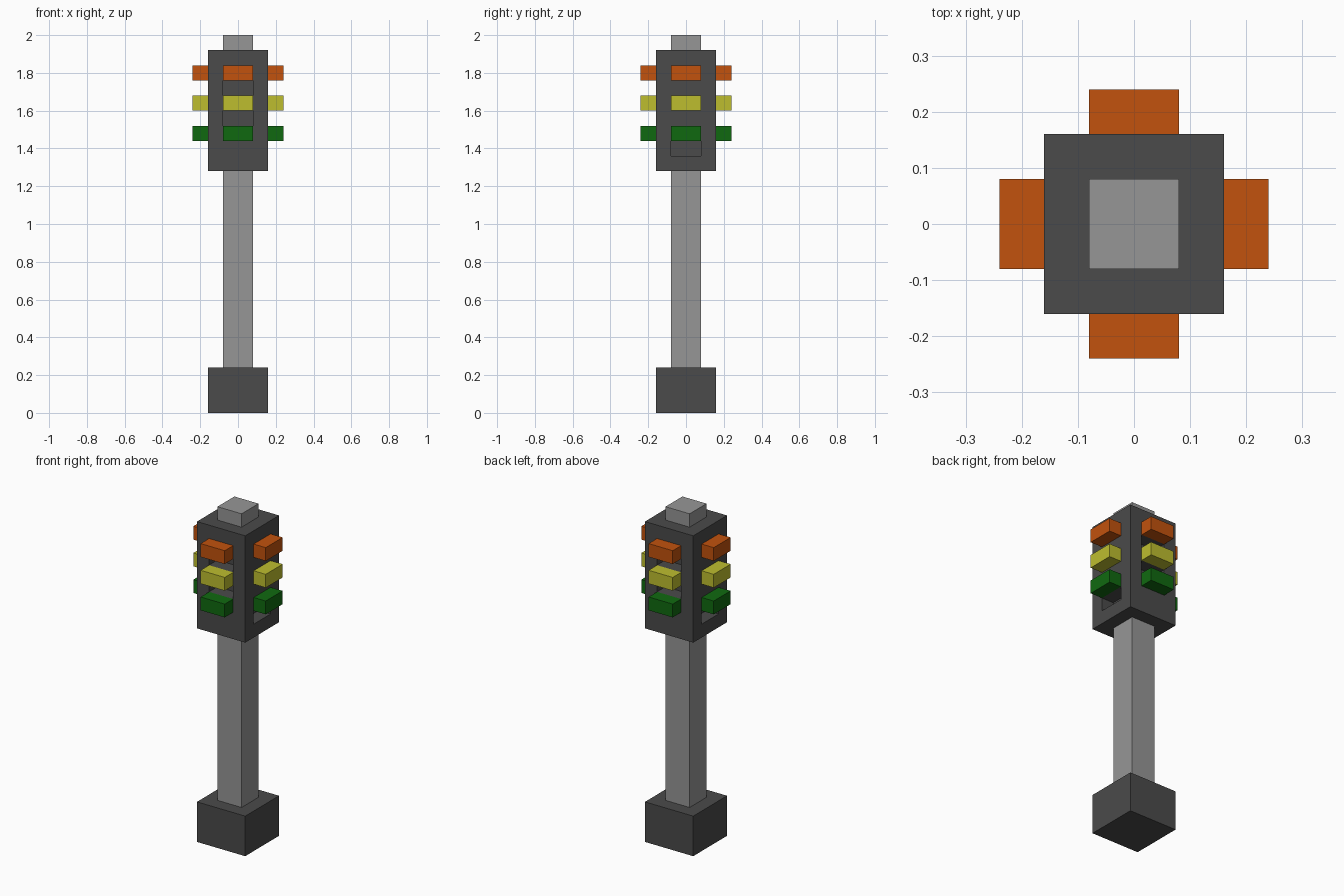
import bpy
import bmesh
from mathutils import Vector

old = bpy.data.objects.get("Cube")
if old:
    bpy.data.objects.remove(old, do_unlink=True)

U = 0.08  # block unit: every dimension is a multiple of it


def material(name, rgb):
    m = bpy.data.materials.new(name)
    m.use_nodes = True
    m.diffuse_color = (*rgb, 1)
    m.node_tree.nodes["Principled BSDF"].inputs["Base Color"].default_value = (*rgb, 1)
    return m


DARK = material("dark grey", (0.069, 0.069, 0.069))
GREY = material("pole grey", (0.305, 0.305, 0.305))
ORANGE = material("orange", (0.539, 0.084, 0.004))
YELLOW = material("yellow", (0.515, 0.515, 0.028))
GREEN = material("green", (0.005, 0.141, 0.005))


def box(name, lo, hi, mat, edit=None):
    """Box between two corners given in block units."""
    lo, hi = Vector(lo) * U, Vector(hi) * U
    bm = bmesh.new()
    bmesh.ops.create_cube(bm, size=1)
    bmesh.ops.scale(bm, vec=hi - lo, verts=bm.verts)
    bmesh.ops.translate(bm, vec=(lo + hi) / 2, verts=bm.verts)
    if edit:
        edit(bm)
    mesh = bpy.data.meshes.new(name)
    bm.to_mesh(mesh)
    bm.free()
    mesh.materials.append(mat)
    ob = bpy.data.objects.new(name, mesh)
    bpy.context.collection.objects.link(ob)
    return ob


def cut_recesses(bm):
    """Slice the housing into panels and push the recessed ones inwards."""
    cuts = [(axis, s) for axis in (0, 1) for s in (-1, 1)]
    cuts += [(2, z) for z in (17, 18, 19, 20, 21, 22)]
    for axis, pos in cuts:
        normal = Vector((0, 0, 0))
        normal[axis] = 1
        bmesh.ops.bisect_plane(bm, geom=bm.verts[:] + bm.edges[:] + bm.faces[:],
                               plane_co=normal * pos * U, plane_no=normal)
    bm.normal_update()
    panels = []
    for f in bm.faces:
        c, n = f.calc_center_median() / U, f.normal
        # front and back: between the lamps; sides: below the lowest lamp
        if abs(n.y) > 0.9 and abs(c.x) < 0.5:
            levels = (19.5, 21.5)
        elif abs(n.x) > 0.9 and abs(c.y) < 0.5:
            levels = (17.5,)
        else:
            continue
        if any(abs(c.z - z) < 0.1 for z in levels):
            panels.append(f)
    for f in panels:
        bmesh.ops.inset_individual(bm, faces=[f], thickness=0, depth=-U)


# Base, pole and top cap
box("base", (-2, -2, 0), (2, 2, 3), DARK)
box("pole", (-1, -1, 3), (1, 1, 16), GREY)
box("top_cap", (-1, -1, 24), (1, 1, 25), GREY)

# Signal housing
box("signal_housing", (-2, -2, 16), (2, 2, 24), DARK, cut_recesses)

# Three lamps on each of the four sides
SIDES = {
    "front": ((-1, -3), (1, -2)),
    "back": ((-1, 2), (1, 3)),
    "left": ((2, -1), (3, 1)),
    "right": ((-3, -1), (-2, 1)),
}
for side, (lo, hi) in SIDES.items():
    for colour, z, mat in (("green", 18, GREEN), ("yellow", 20, YELLOW), ("orange", 22, ORANGE)):
        box(f"{colour}_lamp_{side}", (*lo, z), (*hi, z + 1), mat)
